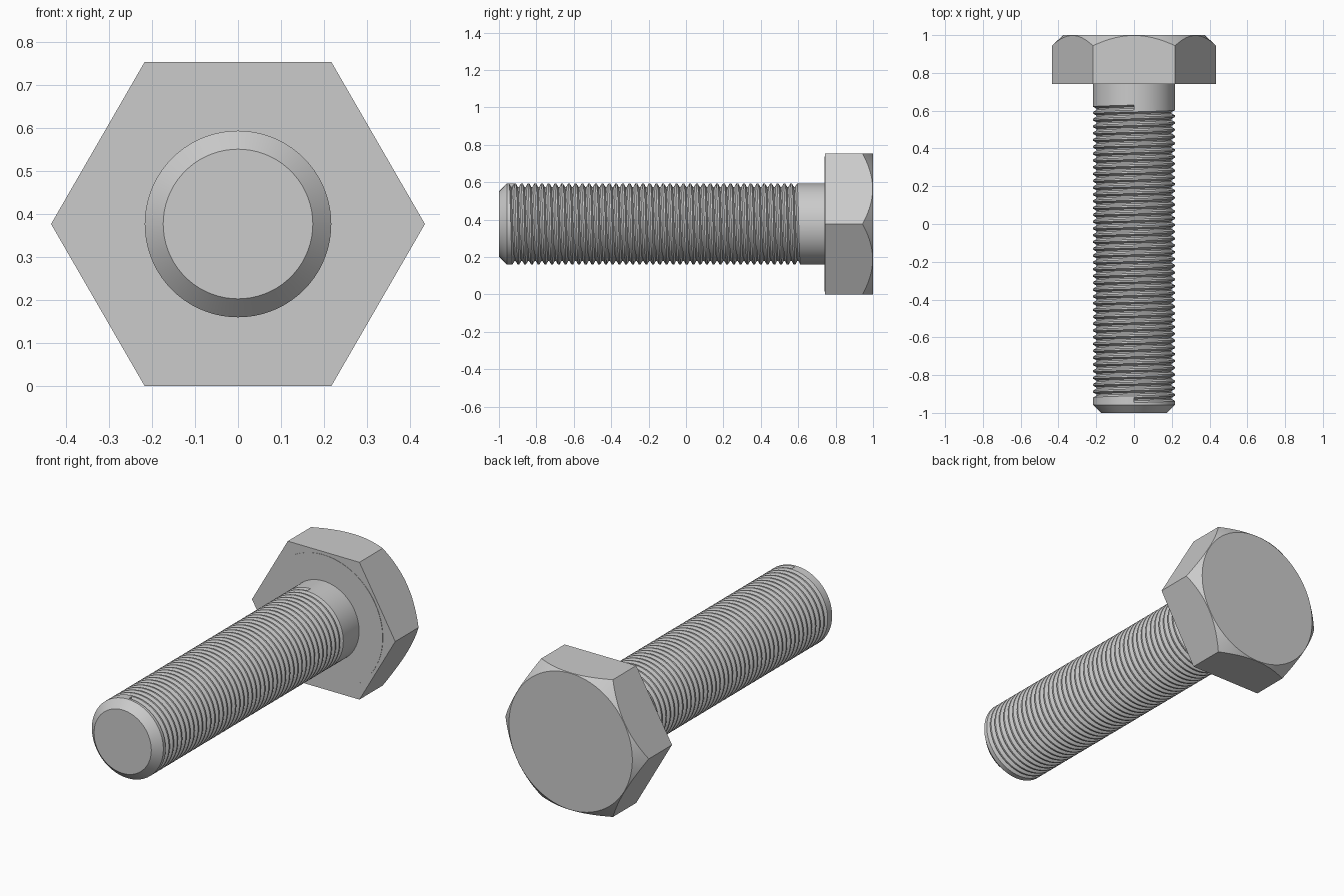
import bpy, bmesh
from math import sin, cos, pi, radians

if "Cube" in bpy.data.objects:
    bpy.data.objects.remove(bpy.data.objects["Cube"])

ZC = 0.3765            # height of the bolt axis
R = 0.217              # shank radius
ROOT = 0.199           # thread root radius
PITCH, TURNS, START = 0.036, 43, -0.95
COLS = 72


def point(t, r, y):
    # angle is measured from +z towards +x, around the y axis
    return (r * sin(t), y, ZC + r * cos(t))


def finish(bm, name):
    bmesh.ops.remove_doubles(bm, verts=bm.verts, dist=1e-5)
    bmesh.ops.recalc_face_normals(bm, faces=bm.faces)
    me = bpy.data.meshes.new(name)
    bm.to_mesh(me)
    bm.free()
    ob = bpy.data.objects.new(name, me)
    bpy.context.collection.objects.link(ob)
    bpy.ops.object.select_all(action='DESELECT')
    ob.select_set(True)
    bpy.context.view_layer.objects.active = ob
    bpy.ops.object.shade_smooth_by_angle(angle=radians(25))
    return ob


def bridge(bm, a, b):
    n = len(a)
    for i in range(n):
        j = (i + 1) % n
        bm.faces.new((a[i], a[j], b[j], b[i]))


# Threaded shank: chamfered tip, helical grooves, plain neck
bm = bmesh.new()
groove = [(0.12, R), (0.40, ROOT), (0.60, ROOT), (0.88, R)]
columns = []
for i in range(COLS + 1):
    u = i / COLS
    prof = [(-1.0, 0.174), (-0.957, R)]
    for k in range(TURNS):
        prof += [(START + PITCH * (k + u + f), r) for f, r in groove]
    prof += [(0.66, R), (0.75, R)]
    columns.append([bm.verts.new(point(2 * pi * u, r, y)) for y, r in prof])
for a, b in zip(columns, columns[1:]):
    for j in range(len(a) - 1):
        bm.faces.new((a[j], b[j], b[j + 1], a[j + 1]))
# end walls of the groove, then the tip and neck discs
bm.faces.new(columns[0][2:6])
bm.faces.new(columns[-1][-6:-2])
bm.faces.new([c[0] for c in columns[:-1]])
bm.faces.new([c[-1] for c in columns[:-1]])
finish(bm, "threaded_shank")

# Hex head with a conical chamfer on the outer end
bm = bmesh.new()
AP, STEPS = 0.3765, 16
under, rim, top = [], [], []
for i in range(6 * STEPS):
    side, s = divmod(i, STEPS)
    off = -pi / 6 + (pi / 3) * s / STEPS
    t = side * pi / 3 + off
    rad = AP / cos(off)
    under.append(bm.verts.new(point(t, rad, 0.742)))
    rim.append(bm.verts.new(point(t, rad, 1 - (rad - AP + 0.002) * 0.93)))
    top.append(bm.verts.new(point(t, AP - 0.002, 1.0)))
bridge(bm, under, rim)
bridge(bm, rim, top)
bm.faces.new(top)
# thin round bearing face under the head
outer = [bm.verts.new(point(2 * pi * i / 96 - pi / 6, 0.36, 0.742)) for i in range(96)]
inner = [bm.verts.new(point(2 * pi * i / 96 - pi / 6, 0.36, 0.74)) for i in range(96)]
bridge(bm, under, outer)
bridge(bm, outer, inner)
bm.faces.new(inner)
finish(bm, "hex_head")
